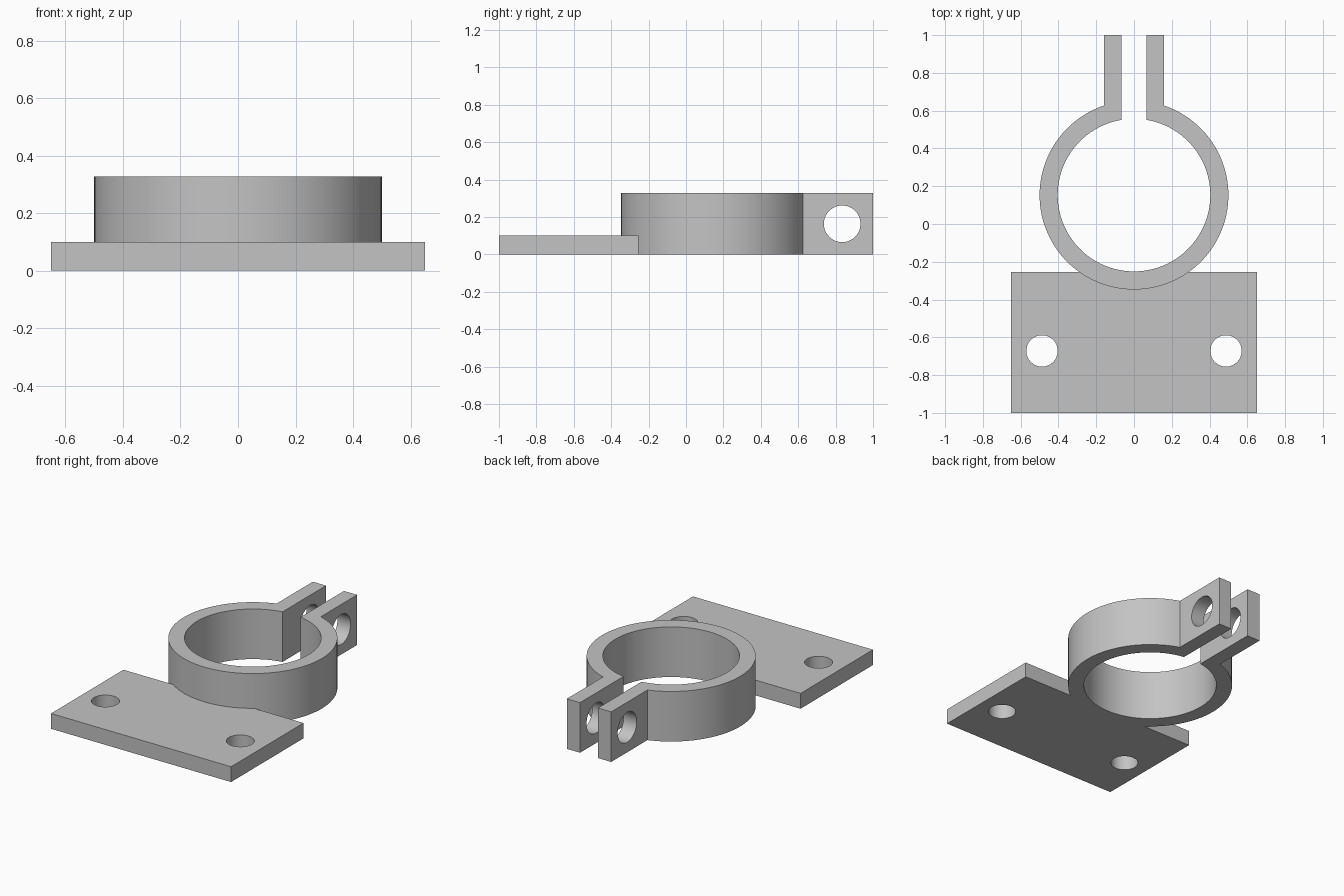
import bpy, bmesh, math
from mathutils import Matrix, Vector

if "Cube" in bpy.data.objects:
    bpy.data.objects.remove(bpy.data.objects["Cube"], do_unlink=True)

RING_Y, R_OUT, R_IN, HEIGHT = 0.153, 0.5, 0.404, 0.327
TAB_IN, TAB_OUT = 0.065, 0.16
PLATE_X, PLATE_BACK, PLATE_H = 0.65, -0.253, 0.1

grey = bpy.data.materials.new("plain_grey")
grey.use_nodes = True
grey.diffuse_color = (0.55, 0.55, 0.55, 1)
grey.node_tree.nodes["Principled BSDF"].inputs["Base Color"].default_value = (0.55, 0.55, 0.55, 1)


def add_object(name, bm):
    bmesh.ops.recalc_face_normals(bm, faces=bm.faces)
    mesh = bpy.data.meshes.new(name)
    bm.to_mesh(mesh)
    bm.free()
    mesh.materials.append(grey)
    obj = bpy.data.objects.new(name, mesh)
    bpy.context.collection.objects.link(obj)
    return obj


def extrude_outline(name, points, height):
    bm = bmesh.new()
    face = bm.faces.new([bm.verts.new((x, y, 0)) for x, y in points])
    top = bmesh.ops.extrude_face_region(bm, geom=[face])["geom"]
    verts = [v for v in top if isinstance(v, bmesh.types.BMVert)]
    bmesh.ops.translate(bm, verts=verts, vec=(0, 0, height))
    return add_object(name, bm)


def drill(name, centre, radius, depth, axis="Z"):
    bm = bmesh.new()
    turn = Matrix.Rotation(math.pi / 2, 4, "Y") if axis == "X" else Matrix()
    bmesh.ops.create_cone(bm, cap_ends=True, segments=64, radius1=radius, radius2=radius,
                          depth=depth, matrix=Matrix.Translation(centre) @ turn)
    obj = add_object(name, bm)
    obj.hide_render = True
    return obj


def arc(radius, gap, steps=96):
    # Runs from the right of the gap, round the front, to its left
    half = math.asin(gap / radius)
    for i in range(steps + 1):
        a = -half - (2 * math.pi - 2 * half) * i / steps
        yield radius * math.sin(-a), RING_Y + radius * math.cos(a)


# Split ring with two clamping ears, as one closed outline
outer = list(arc(R_OUT, TAB_OUT))
inner = list(arc(R_IN, TAB_IN))
start = math.copysign(1, outer[0][0])
outline = ([(start * TAB_OUT, 1)] + outer + [(-start * TAB_OUT, 1), (-start * TAB_IN, 1)]
           + inner[::-1] + [(start * TAB_IN, 1)])
bracket = extrude_outline("clamp_bracket", outline, HEIGHT)

# Mounting plate
plate = extrude_outline("mounting_plate", [(-PLATE_X, -1), (PLATE_X, -1),
                                           (PLATE_X, PLATE_BACK), (-PLATE_X, PLATE_BACK)], PLATE_H)

# Screw holes in the plate and bolt hole through both ears
helpers = [(plate, "UNION")]
for side, label in ((-1, "right"), (1, "left")):
    helpers.append((drill(label + "_screw_hole", Vector((side * 0.487, -0.672, 0.05)), 0.083, 0.4), "DIFFERENCE"))
helpers.append((drill("bolt_hole", Vector((0, 0.835, HEIGHT / 2)), 0.098, 0.6, "X"), "DIFFERENCE"))

for helper, operation in helpers:
    mod = bracket.modifiers.new(helper.name, "BOOLEAN")
    mod.object, mod.operation, mod.solver = helper, operation, "EXACT"

# Bake the joins and cuts, then remove the helpers
bpy.context.view_layer.update()
result = bpy.data.meshes.new_from_object(bracket.evaluated_get(bpy.context.evaluated_depsgraph_get()))
bracket.modifiers.clear()
bracket.data = result
for helper, _ in helpers:
    bpy.data.objects.remove(helper, do_unlink=True)

bpy.ops.object.select_all(action="DESELECT")
bracket.select_set(True)
bpy.context.view_layer.objects.active = bracket
bpy.ops.object.shade_smooth_by_angle(angle=math.radians(30))
